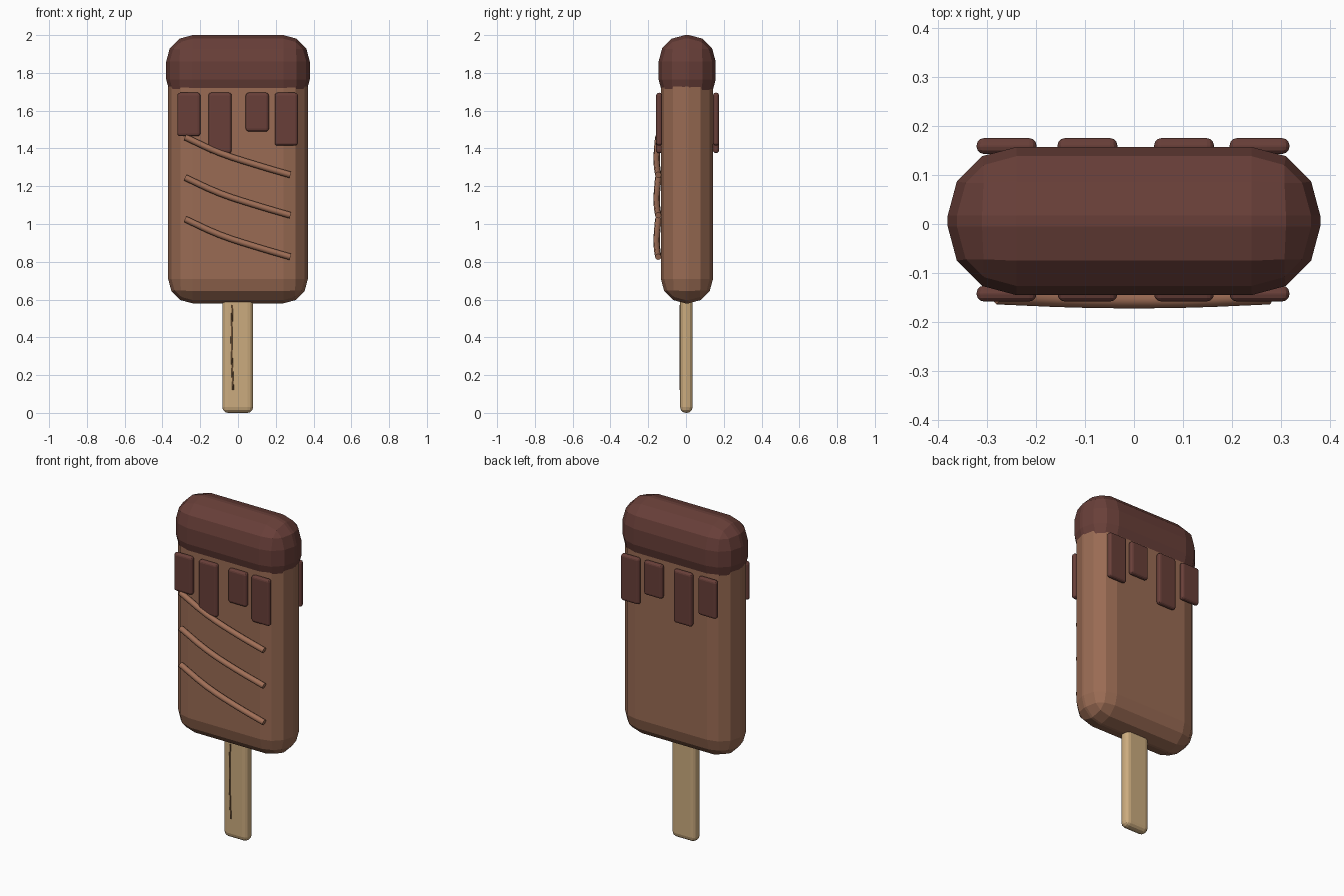
import bpy
import bmesh
from mathutils import Vector

cube = bpy.data.objects.get("Cube")
if cube:
    bpy.data.objects.remove(cube, do_unlink=True)


def make_material(name, color):
    mat = bpy.data.materials.new(name)
    mat.use_nodes = True
    mat.diffuse_color = (*color, 1)
    mat.node_tree.nodes["Principled BSDF"].inputs["Base Color"].default_value = (*color, 1)
    return mat


milk = make_material("milk chocolate", (0.32, 0.147, 0.087))
dark = make_material("dark chocolate", (0.138, 0.049, 0.040))
sauce = make_material("chocolate sauce", (0.35, 0.157, 0.094))
wood = make_material("pale wood", (0.60, 0.41, 0.21))
grain = make_material("wood grain", (0.17, 0.09, 0.04))


def rounded_box(name, low, high, radius, segments, mat):
    """Box between two corners with every edge rounded."""
    low, high = Vector(low), Vector(high)
    center, size = (low + high) / 2, high - low
    bm = bmesh.new()
    bmesh.ops.create_cube(bm, size=1)
    for v in bm.verts:
        v.co = Vector(a * b for a, b in zip(v.co, size))
    bmesh.ops.bevel(bm, geom=bm.edges[:], offset=radius, segments=segments,
                    profile=0.5, affect='EDGES', clamp_overlap=True)
    mesh = bpy.data.meshes.new(name)
    bm.to_mesh(mesh)
    bm.free()
    mesh.materials.append(mat)
    obj = bpy.data.objects.new(name, mesh)
    obj.location = center
    bpy.context.collection.objects.link(obj)
    return obj


def tube(name, points, radius, mat):
    """Round strand that follows a smooth path."""
    curve = bpy.data.curves.new(name, 'CURVE')
    curve.dimensions = '3D'
    curve.bevel_depth = radius
    curve.bevel_resolution = 2
    curve.resolution_u = 3
    curve.use_fill_caps = True
    spline = curve.splines.new('BEZIER')
    spline.bezier_points.add(len(points) - 1)
    for bp, co in zip(spline.bezier_points, points):
        bp.co = co
        bp.handle_left_type = bp.handle_right_type = 'AUTO'
    curve.materials.append(mat)
    obj = bpy.data.objects.new(name, curve)
    bpy.context.collection.objects.link(obj)
    return obj


# Ice cream bar and its dipped top
rounded_box("bar_body", (-0.37, -0.133, 0.58), (0.37, 0.143, 1.92), 0.13, 3, milk)
rounded_box("dipped_cap", (-0.38, -0.145, 1.625), (0.38, 0.157, 2.0), 0.14, 3, dark)

# Stick with one grain line on the front
rounded_box("stick", (-0.083, -0.031, 0), (0.08, 0.035, 0.75), 0.03, 3, wood)
tube("stick_grain", [(-0.03, -0.03, 0.57), (-0.034, -0.03, 0.38), (-0.026, -0.03, 0.12)],
     0.005, grain)

# Drips below the cap, on both faces
drips = [(-0.26, 1.465), (-0.095, 1.375), (0.102, 1.49), (0.256, 1.415)]
for side, y in (("front", -0.158), ("back", 0.143)):
    for i, (x, bottom) in enumerate(drips):
        rounded_box(f"{side}_drip_{i + 1}", (x - 0.061, y, bottom),
                    (x + 0.061, y + 0.032, 1.695), 0.0145, 3, dark)

# Three sauce strands across the front
for i, drop in enumerate((0, 0.214, 0.434)):
    path = [(-0.28, -0.147, 1.46), (-0.1, -0.154, 1.378),
            (0.1, -0.154, 1.312), (0.277, -0.147, 1.26)]
    tube(f"sauce_strand_{i + 1}", [(x, y, z - drop) for x, y, z in path], 0.017, sauce)
